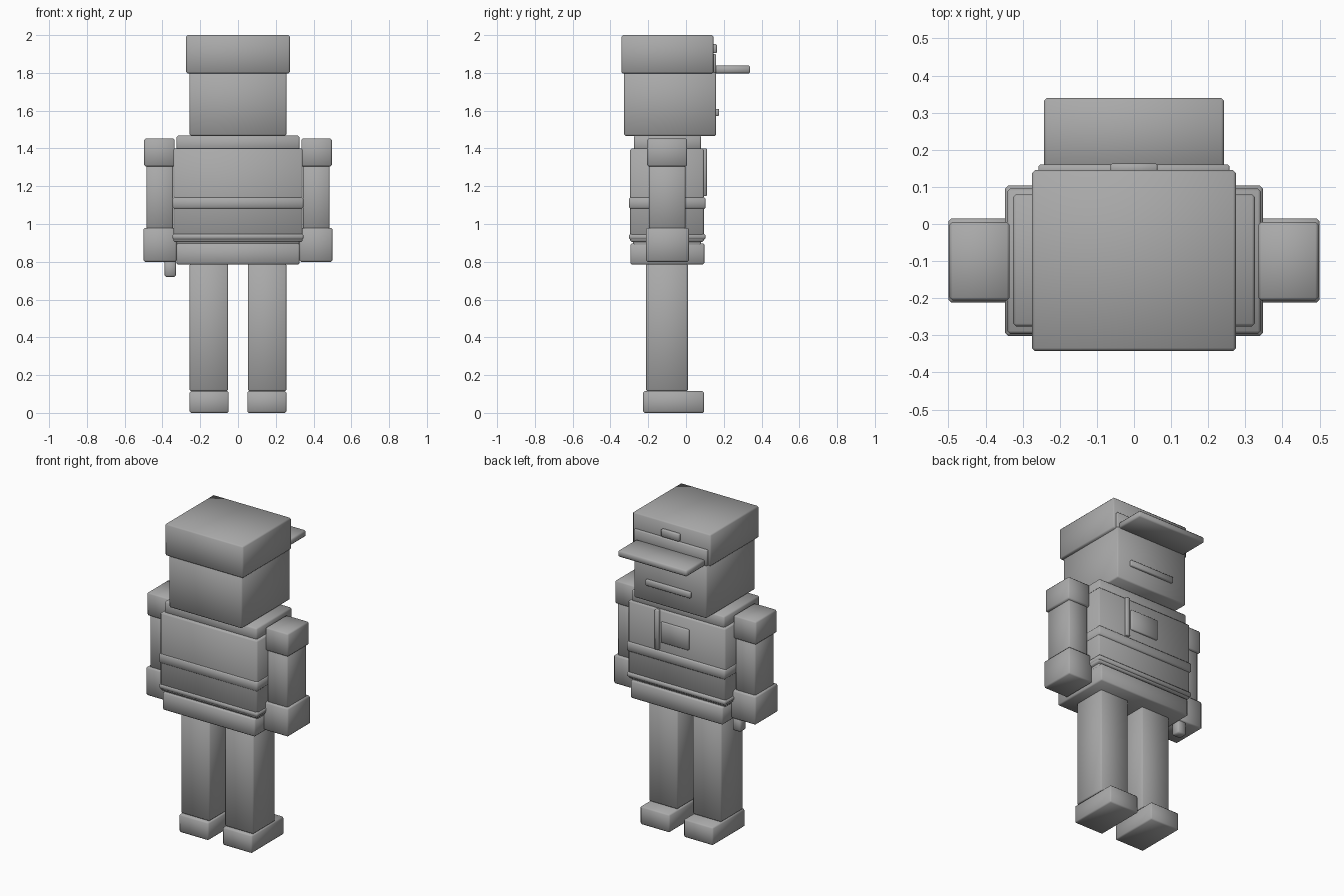
import bpy

# Remove the default cube
default = bpy.data.objects.get("Cube")
if default:
    bpy.data.objects.remove(default, do_unlink=True)

# Single flat grey
grey = bpy.data.materials.new("plain grey")
grey.use_nodes = True
COLOUR = (0.4, 0.4, 0.4, 1)
grey.diffuse_color = COLOUR
grey.node_tree.nodes["Principled BSDF"].inputs["Base Color"].default_value = COLOUR


def block(name, x, y, z, bevel=0.008):
    """Softly bevelled box given its (low, high) range on each axis."""
    ranges = (x, y, z)
    bpy.ops.mesh.primitive_cube_add(size=1, location=[(a + b) / 2 for a, b in ranges])
    ob = bpy.context.object
    ob.name = name
    ob.scale = [b - a for a, b in ranges]
    bpy.ops.object.transform_apply(location=False, rotation=False, scale=True)
    ob.data.materials.append(grey)
    bpy.ops.object.shade_smooth()
    mod = ob.modifiers.new("soft edges", "BEVEL")
    mod.width = bevel
    mod.segments = 1
    return ob


def centred(name, half, y, z, bevel=0.008):
    return block(name, (-half, half), y, z, bevel)


def pair(name, inner, outer, y, z):
    """The same block on both sides of the body."""
    block("left_" + name, (inner, outer), y, z)
    block("right_" + name, (-outer, -inner), y, z)


# Head and cap
centred("head", 0.257, (-0.328, 0.16), (1.467, 1.81))
centred("cap", 0.275, (-0.342, 0.145), (1.797, 2.0))
centred("cap_band", 0.257, (0.13, 0.16), (1.80, 1.90), 0.004)
centred("cap_brim", 0.243, (0.14, 0.34), (1.797, 1.838))
centred("cap_badge", 0.063, (0.135, 0.163), (1.905, 1.952), 0.004)
block("mouth", (-0.15, 0.165), (0.15, 0.175), (1.572, 1.61), 0.004)

# Torso, bands and hips
centred("shoulder_yoke", 0.326, (-0.276, 0.08), (1.38, 1.468))
centred("torso", 0.342, (-0.296, 0.095), (0.905, 1.40))
centred("chest_band", 0.347, (-0.302, 0.104), (1.08, 1.142))
centred("waist_band", 0.347, (-0.302, 0.104), (0.917, 0.948))
centred("waist", 0.325, (-0.28, 0.08), (0.88, 0.92))
centred("hips", 0.326, (-0.295, 0.097), (0.785, 0.898))

# Chest details
block("chest_strip", (0.118, 0.146), (0.085, 0.11), (1.147, 1.40), 0.004)
block("chest_pocket", (-0.09, 0.105), (0.085, 0.107), (1.20, 1.33), 0.004)

# Arms
pair("shoulder", 0.335, 0.497, (-0.206, 0.006), (1.305, 1.452))
pair("arm", 0.343, 0.485, (-0.196, -0.003), (0.97, 1.31))
pair("hand", 0.325, 0.5, (-0.212, 0.015), (0.80, 0.98))
block("right_thumb", (-0.388, -0.328), (-0.052, 0.006), (0.72, 0.81))

# Legs
pair("leg", 0.052, 0.256, (-0.211, 0.011), (0.115, 0.79))
pair("foot", 0.049, 0.257, (-0.227, 0.096), (0.0, 0.115))
